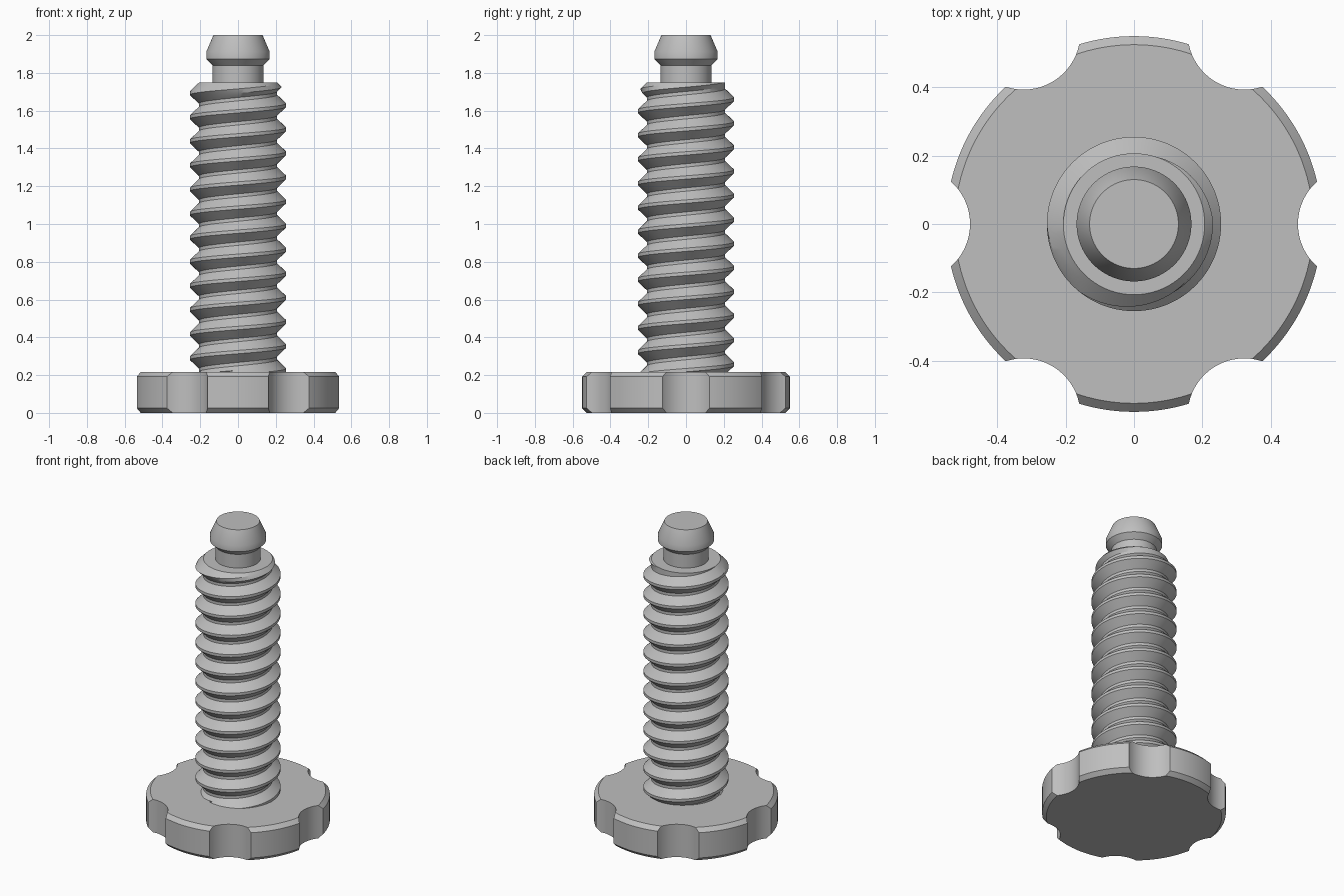
import bpy, bmesh, math

cube = bpy.data.objects.get("Cube")
if cube:
    bpy.data.objects.remove(cube)

grey = bpy.data.materials.new("plain grey")
grey.use_nodes = True
colour = (0.52, 0.52, 0.52, 1)
grey.diffuse_color = colour
grey.node_tree.nodes["Principled BSDF"].inputs["Base Color"].default_value = colour


def make_object(name, bm):
    bmesh.ops.remove_doubles(bm, verts=bm.verts, dist=1e-5)
    bmesh.ops.recalc_face_normals(bm, faces=bm.faces)
    mesh = bpy.data.meshes.new(name)
    bm.to_mesh(mesh)
    bm.free()
    mesh.materials.append(grey)
    obj = bpy.data.objects.new(name, mesh)
    bpy.context.collection.objects.link(obj)
    return obj


def smooth(obj):
    bpy.ops.object.select_all(action="DESELECT")
    obj.select_set(True)
    bpy.context.view_layer.objects.active = obj
    bpy.ops.object.shade_smooth_by_angle(angle=math.radians(25))


def skin(name, columns):
    """Join neighbouring columns of points with quads."""
    bm = bmesh.new()
    grid = [[bm.verts.new(p) for p in col] for col in columns]
    for a, b in zip(grid, grid[1:]):
        for k in range(len(a) - 1):
            bm.faces.new((a[k], b[k], b[k + 1], a[k + 1]))
    bmesh.ops.dissolve_degenerate(bm, dist=1e-6, edges=bm.edges)
    return make_object(name, bm)


def lathe(name, profile, steps=96):
    """Turn a closed (radius, z) outline, capped flat at both ends."""
    bm = bmesh.new()
    rings = []
    for r, z in profile:
        rings.append([bm.verts.new((r * math.cos(i * math.tau / steps),
                                    r * math.sin(i * math.tau / steps), z))
                      for i in range(steps)])
    for a, b in zip(rings, rings[1:]):
        for i in range(steps):
            j = (i + 1) % steps
            bm.faces.new((a[i], a[j], b[j], b[i]))
    bm.faces.new(rings[0])
    bm.faces.new(rings[-1])
    return make_object(name, bm)


# Knob: chamfered disc with six round finger notches
knob = lathe("knob", [(0.525, 0), (0.55, 0.025), (0.55, 0.192), (0.525, 0.217)], 144)
bm = bmesh.new()
for i in range(6):
    a = i * math.tau / 6
    made = bmesh.ops.create_cone(bm, cap_ends=True, segments=64,
                                 radius1=0.166, radius2=0.166, depth=1)
    bmesh.ops.translate(bm, verts=made["verts"],
                        vec=(0.646 * math.cos(a), 0.646 * math.sin(a), 0))
cutter = make_object("notch_cutter", bm)
cut = knob.modifiers.new("notches", "BOOLEAN")
cut.operation, cut.solver, cut.object = "DIFFERENCE", "EXACT", cutter
bpy.ops.object.select_all(action="DESELECT")
bpy.context.view_layer.objects.active = knob
knob.select_set(True)
bpy.ops.object.modifier_apply(modifier="notches")
bpy.data.objects.remove(cutter)
smooth(knob)

# Threaded shaft: right-handed helix, chamfered at its top end
PITCH, ROOT, CREST = 0.1275, 0.207, 0.255
BOTTOM, TOP = 0.2, 1.75
STEPS, TURNS = 96, 15
tooth = [(0.0, CREST), (0.14, CREST), (0.32, (ROOT + CREST) / 2),
         (0.5, ROOT), (0.64, ROOT), (0.82, (ROOT + CREST) / 2)]
columns = []
for i in range(STEPS + 1):
    a = i * math.tau / STEPS
    column = [(0, 0, BOTTOM)]
    for turn in range(TURNS):
        for part, r in tooth:
            z = 1.62 + PITCH * (a / math.tau + part + turn - TURNS + 2)
            z = min(max(z, BOTTOM), TOP)
            r = ROOT if z == BOTTOM else min(r, ROOT + TOP - z)
            column.append((r * math.cos(a), r * math.sin(a), z))
    column.append((0, 0, TOP))
    columns.append(column)
smooth(skin("threaded_shaft", columns))

# Snap-in tip: neck and tapered head
smooth(lathe("tip", [(0.135, 1.74), (0.135, 1.84), (0.168, 1.873),
                     (0.168, 1.912), (0.13, 2.0)]))
